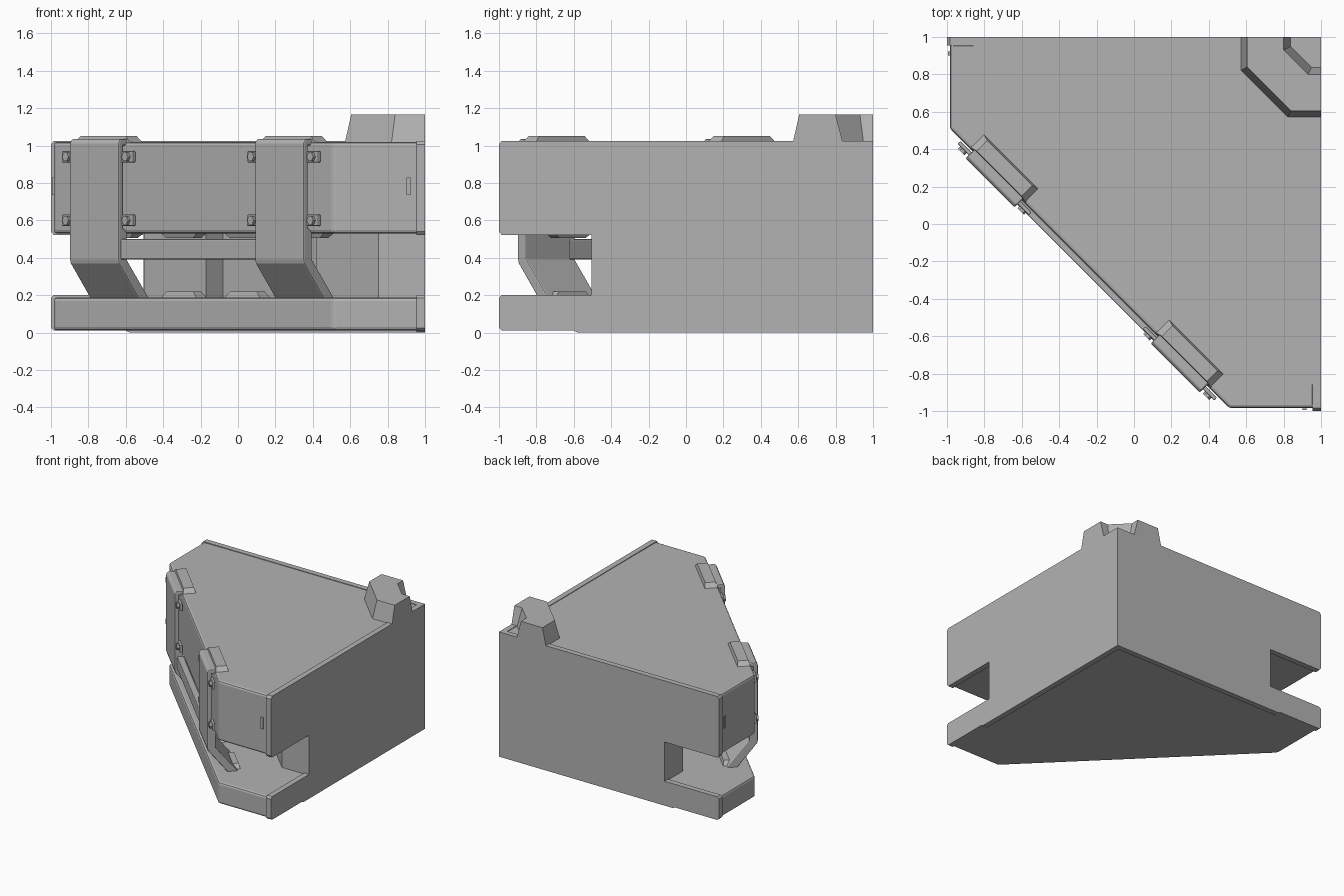
import bpy, bmesh, math
from mathutils import Matrix, Vector

cube = bpy.data.objects.get("Cube")
if cube:
    bpy.data.objects.remove(cube, do_unlink=True)

grey = bpy.data.materials.new("plain grey")
grey.use_nodes = True
GREY = (0.45, 0.45, 0.45, 1)
grey.diffuse_color = GREY
grey.node_tree.nodes["Principled BSDF"].inputs["Base Color"].default_value = GREY

R = math.sqrt(0.5)


def diag(t, d, z):
    """Slanted-front frame: t along the face, d outward from it, z up."""
    return Vector((R * (t - d) - 0.25, -R * (t + d) - 0.25, z))


def loft(name, loop_a, loop_b, bevel=0.0):
    """Closed solid between two loops with equal point counts."""
    bm = bmesh.new()
    a = [bm.verts.new(p) for p in loop_a]
    b = [bm.verts.new(p) for p in loop_b]
    n = len(a)
    bm.faces.new(a)
    bm.faces.new(b)
    for i in range(n):
        j = (i + 1) % n
        bm.faces.new((a[i], a[j], b[j], b[i]))
    bmesh.ops.recalc_face_normals(bm, faces=bm.faces)
    mesh = bpy.data.meshes.new(name)
    bm.to_mesh(mesh)
    bm.free()
    mesh.materials.append(grey)
    ob = bpy.data.objects.new(name, mesh)
    bpy.context.collection.objects.link(ob)
    if bevel:
        mod = ob.modifiers.new("edge bevel", "BEVEL")
        mod.width = bevel
        mod.segments = 2
        mod.limit_method = "ANGLE"
        mod.angle_limit = math.radians(35)
    return ob


def slab(name, plan, z0, z1, bevel=0.0):
    return loft(name, [(x, y, z0) for x, y in plan], [(x, y, z1) for x, y in plan], bevel)


def swapped(half):
    """Complete a plan that is symmetric about the x = y diagonal."""
    return half + [(y, x) for x, y in reversed(half)]


def pad(name, t, d, z, rise, length=0.3, width=0.09):
    """Low tapered block lying along the slanted face."""
    def ring(l, w, h):
        return [diag(t + sx * l / 2, d + sy * w / 2, h)
                for sx, sy in ((-1, -1), (1, -1), (1, 1), (-1, 1))]
    loft(name, ring(length, width, z), ring(length - 0.08, width - 0.02, z + rise))


# Upper housing and lower base
plan = swapped([(0.97, 0.97), (0.97, -0.985), (0.51, -0.985)])
slab("upper_housing", plan, 0.53, 1.02, 0.018)
slab("lower_base", plan, 0.012, 0.188, 0.018)

# Core between them, with a shallow bay in the slanted face
core = swapped([(0.97, 0.97), (0.97, -0.5), (0.75, -0.5), (0.42, -0.17), (0.33 + 0.0, -0.08 + 0.18)][:4]
               + [(0.51, -0.08)])
slab("middle_core", core, 0.15, 0.56)

# Outer walls with the open notch
profile = [(0.99, 0), (-0.58, 0), (-0.6, 0.01), (-0.985, 0.01), (-1, 0.025), (-1, 0.185),
           (-0.985, 0.2), (-0.505, 0.2), (-0.505, 0.522), (-0.985, 0.522), (-1, 0.54),
           (-1, 1.005), (-0.985, 1.025), (0.99, 1.025)]
side = [(1 if u > 0.9 else u, z) for u, z in profile]
loft("left_wall", [(0.955, u, z) for u, z in side], [(1, u, z) for u, z in side])
loft("back_wall", [(u, 0.955, z) for u, z in side], [(u, 1, z) for u, z in side])

# Raised corner guard: tapered outside, hollow inside
base = swapped([(1, 0.57), (0.82, 0.57)])
top = swapped([(1, 0.605), (0.84, 0.605)])
inner_top = swapped([(1, 0.80), (0.93, 0.80)])
inner_base = swapped([(1, 0.84), (0.95, 0.84)])
rings = [[(x, y, z) for x, y in p] for p, z in
         ((base, 1.01), (top, 1.165), (inner_top, 1.165), (inner_base, 1.01))]
bm = bmesh.new()
rows = [[bm.verts.new(p) for p in ring] for ring in rings]
for k in range(4):
    a, b = rows[k], rows[(k + 1) % 4]
    for i in range(3):
        bm.faces.new((a[i], a[i + 1], b[i + 1], b[i]))
for end in (0, 3):
    bm.faces.new([row[end] for row in rows])
bmesh.ops.recalc_face_normals(bm, faces=bm.faces)
mesh = bpy.data.meshes.new("corner_guard")
bm.to_mesh(mesh)
bm.free()
mesh.materials.append(grey)
guard = bpy.data.objects.new("corner_guard", mesh)
bpy.context.collection.objects.link(guard)

# Bent straps: profile in outward distance and height
strap = [(-0.06, 1.0), (-0.06, 1.035), (0.02, 1.035), (0.035, 1.015), (0.035, 0.39),
         (0.03, 0.37), (-0.13, 0.17), (-0.21, 0.17), (-0.03, 0.39), (-0.03, 0.54), (0, 0.56), (0, 1.0)]
turn = Matrix.Rotation(math.radians(-45), 4, "Z") @ Matrix.Rotation(math.radians(90), 4, "X")
for label, c in (("right", -0.70), ("left", 0.70)):
    loft(label + "_strap", [diag(c - 0.185, d, z) for d, z in strap],
         [diag(c + 0.185, d, z) for d, z in strap], 0.008)
    pad(label + "_top_pad", c, -0.075, 1.015, 0.037, 0.42, 0.1)
    # Bolts on small tabs beside the strap
    for s in (-1, 1):
        for z in (0.6, 0.94):
            t = c + s * 0.225
            tab = [(-0.045, -0.03), (0.045, -0.03), (0.045, 0.03), (-0.045, 0.03)]
            loft("bolt_tab", [diag(t + u, -0.01, z + v) for u, v in tab],
                 [diag(t + u, 0.01, z + v) for u, v in tab], 0.005)
            hexagon = [(0.025 * math.cos(i * math.pi / 3), 0.025 * math.sin(i * math.pi / 3))
                       for i in range(6)]
            loft("hex_bolt", [diag(t + u, 0, z + v) for u, v in hexagon],
                 [diag(t + u, 0.028, z + v) for u, v in hexagon])

# Rail between the straps
rail = [(-0.035, 0.39), (0.015, 0.39), (0.015, 0.5), (-0.035, 0.5)]
loft("cross_rail", [diag(-0.56, d, z) for d, z in rail], [diag(0.56, d, z) for d, z in rail], 0.008)

# Evenly spaced pads on the floor and ceiling of the recess
for i in range(4):
    t = (i - 1.5) * 0.48
    pad("floor_pad", t, -0.184, 0.18, 0.04, 0.28, 0.08)
    pad("ceiling_pad", t, -0.184, 0.535, -0.03, 0.28, 0.08)

# Small latch plates on the two short faces
latch = [(0.9, 0.735), (0.922, 0.735), (0.922, 0.83), (0.9, 0.83)]
loft("front_latch", [(u, -0.98, z) for u, z in latch], [(u, -0.994, z) for u, z in latch])
loft("side_latch", [(-0.98, u, z) for u, z in latch], [(-0.994, u, z) for u, z in latch])
